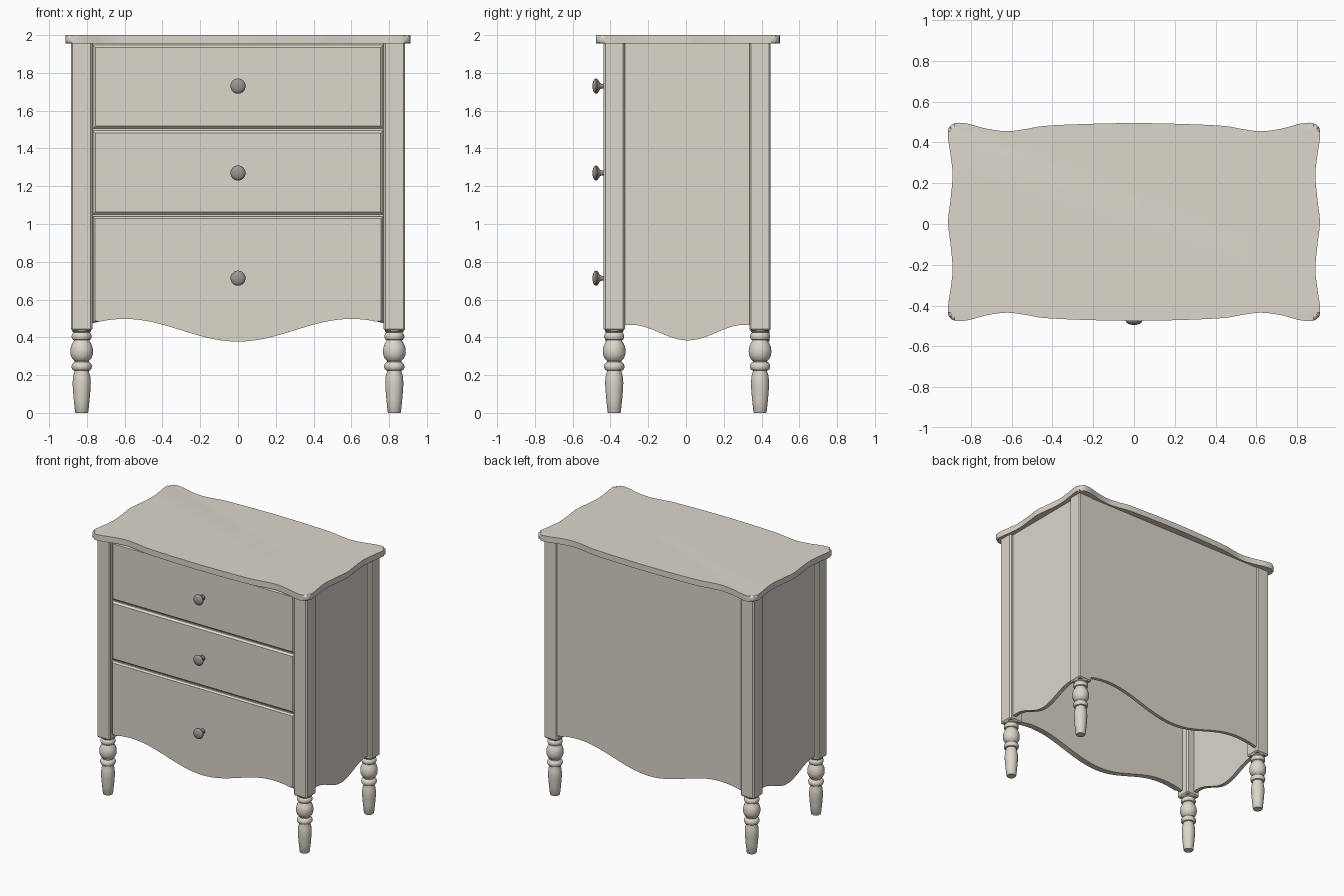
import bpy, bmesh, math
from mathutils import Vector

if "Cube" in bpy.data.objects:
    bpy.data.objects.remove(bpy.data.objects["Cube"])


def material(name, rgb):
    m = bpy.data.materials.new(name)
    m.diffuse_color = (*rgb, 1)
    m.use_nodes = True
    m.node_tree.nodes["Principled BSDF"].inputs["Base Color"].default_value = m.diffuse_color
    return m


PAINT = material("cream_paint", (0.72, 0.68, 0.60))
METAL = material("dark_metal", (0.33, 0.30, 0.29))
CY = 0.01  # middle of the body in y

# Axis mappings for flat outlines (u, v) extruded along w
FRONT = lambda u, v, w: (u, w, v)
SIDE = lambda u, v, w: (w, u, v)
TOP = lambda u, v, w: (u, v, w)


def finish(bm, name, mat):
    bmesh.ops.recalc_face_normals(bm, faces=bm.faces[:])
    me = bpy.data.meshes.new(name)
    bm.to_mesh(me)
    bm.free()
    me.materials.append(mat)
    ob = bpy.data.objects.new(name, me)
    bpy.context.collection.objects.link(ob)
    bpy.ops.object.select_all(action='DESELECT')
    ob.select_set(True)
    bpy.context.view_layer.objects.active = ob
    bpy.ops.object.shade_smooth_by_angle(angle=math.radians(35))
    return ob


def prism(name, pts, w0, w1, axis, bevel=0, segs=1, both=False):
    """Extrude an outline from w0 to w1, rounding the rim at w0 (or both)."""
    bm = bmesh.new()
    rings = [[bm.verts.new(axis(u, v, w)) for u, v in pts] for w in (w0, w1)]
    caps = [bm.faces.new(r) for r in rings]
    n = len(pts)
    for i in range(n):
        j = (i + 1) % n
        bm.faces.new((rings[0][i], rings[0][j], rings[1][j], rings[1][i]))
    if bevel:
        edges = {e for c in (caps if both else caps[:1]) for e in c.edges}
        bmesh.ops.bevel(bm, geom=list(edges), offset=bevel, segments=segs,
                        profile=0.5, affect='EDGES', clamp_overlap=True)
    return finish(bm, name, PAINT)


def lathe(name, profile, loc, axis, mat, n=32):
    """Revolve (radius, height) points; axis maps local to world directions."""
    bm = bmesh.new()
    rings = []
    for r, h in profile:
        rings.append([bm.verts.new(Vector(loc) + Vector(axis(
            r * math.cos(2 * math.pi * k / n), r * math.sin(2 * math.pi * k / n), h)))
            for k in range(n)])
    for a, b in zip(rings, rings[1:]):
        for k in range(n):
            j = (k + 1) % n
            bm.faces.new((a[k], a[j], b[j], b[k]))
    bm.faces.new(rings[0])
    bm.faces.new(rings[-1])
    return finish(bm, name, mat)


def closed_spline(pts, steps=5):
    out, n = [], len(pts)
    for i in range(n):
        p0, p1, p2, p3 = (Vector(pts[(i + k) % n]) for k in (-1, 0, 1, 2))
        for s in range(steps):
            t = s / steps
            out.append(tuple(0.5 * (2 * p1 + (p2 - p0) * t
                       + (2 * p0 - 5 * p1 + 4 * p2 - p3) * t * t
                       + (3 * p1 - p0 - 3 * p2 + p3) * t ** 3)))
    return out


def apron(u0, u1, z1, mid, amp, half, centre=0, n=48):
    """Panel outline whose lower edge is a wave."""
    us = [u0 + (u1 - u0) * i / n for i in range(n + 1)]
    low = [(u, mid - amp * math.cos(math.pi * (u - centre) / half)) for u in us]
    return low + [(u1, z1), (u0, z1)]


def rect(u0, u1, v0, v1):
    return [(u0, v0), (u1, v0), (u1, v1), (u0, v1)]


# Scalloped top with rounded rim
q = [(0.0, 0.485), (0.4, 0.474), (0.53, 0.456), (0.62, 0.445), (0.72, 0.457),
     (0.82, 0.483), (0.88, 0.484), (0.91, 0.458), (0.912, 0.41), (0.9, 0.33),
     (0.89, 0.23), (0.9, 0.11), (0.912, 0.0)]
right = q + [(x, -y) for x, y in q[-2::-1]]
loop = right + [(-x, y) for x, y in right[-2:0:-1]]
prism("top", [(x, y + CY) for x, y in closed_spline(loop)], 1.955, 2.0, TOP,
      bevel=0.017, segs=4, both=True)

# Turned leg profile, listed as (radius, height)
leg = [(0.032, 0), (0.035, 0.004), (0.042, 0.07), (0.047, 0.13), (0.048, 0.16),
       (0.045, 0.195), (0.038, 0.218), (0.038, 0.224), (0.047, 0.227), (0.053, 0.237),
       (0.054, 0.247), (0.051, 0.258), (0.043, 0.267), (0.038, 0.27), (0.039, 0.276),
       (0.05, 0.287), (0.058, 0.305), (0.06, 0.325), (0.058, 0.347), (0.05, 0.368),
       (0.042, 0.38), (0.041, 0.385), (0.048, 0.389), (0.053, 0.4), (0.053, 0.41),
       (0.048, 0.421), (0.042, 0.425), (0.048, 0.43), (0.052, 0.445)]

# Square corner posts and turned legs
for sx, side in ((-1, "left"), (1, "right")):
    for y, end in ((-0.38, "front"), (0.392, "back")):
        x, h = sx * 0.8275, 0.0565
        bm = bmesh.new()
        bmesh.ops.create_cube(bm, size=1)
        for v in bm.verts:
            v.co = (x + v.co.x * 2 * h, y + v.co.y * 2 * h, 1.2 + v.co.z * 1.53)
        bmesh.ops.bevel(bm, geom=bm.edges[:], offset=0.009, segments=1,
                        affect='EDGES')
        finish(bm, f"{end}_{side}_post", PAINT)
        lathe(f"{end}_{side}_leg", leg, (x, y, 0), TOP, PAINT)
    # Side panel, recessed behind the posts
    prism(f"{side}_panel", apron(-0.33, 0.342, 1.96, 0.425, 0.041, 0.3, CY),
          sx * 0.86, sx * 0.83, SIDE)

# Back panel and front carcass board with waved lower edges
wave = (0.4375, 0.06, 0.6)
prism("back_panel", apron(-0.775, 0.775, 1.96, *wave), 0.442, 0.415, FRONT)
prism("front_board", apron(-0.775, 0.775, 1.96, *wave), -0.405, -0.38, FRONT)

# Drawer fronts with chamfered rims
prism("upper_drawer", rect(-0.768, 0.768, 1.505, 1.948), -0.425, -0.4, FRONT, 0.013)
prism("middle_drawer", rect(-0.768, 0.768, 1.05, 1.495), -0.425, -0.4, FRONT, 0.013)
prism("lower_drawer", apron(-0.768, 0.768, 1.04, *wave), -0.425, -0.4, FRONT, 0.011)

# Round knobs
knob = [(0.021, 0), (0.02, 0.004), (0.013, 0.01), (0.012, 0.022), (0.017, 0.031),
        (0.034, 0.042), (0.039, 0.047), (0.04, 0.053), (0.036, 0.061),
        (0.026, 0.067), (0.012, 0.0705), (0.003, 0.071)]
for z, name in ((1.73, "upper"), (1.27, "middle"), (0.713, "lower")):
    lathe(f"{name}_knob", knob, (0, -0.424, z), lambda a, b, h: (a, -h, b), METAL)
